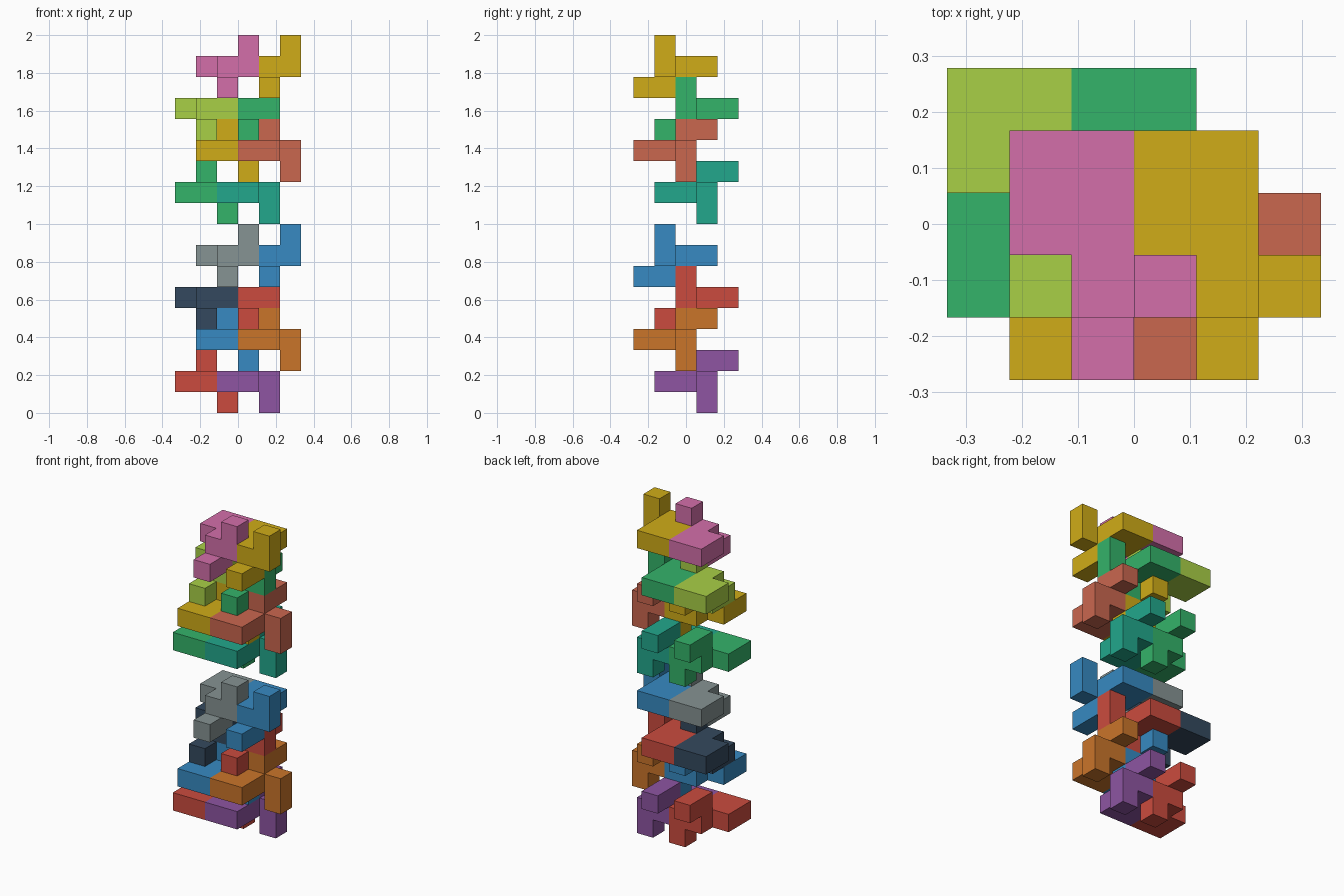
import bpy, bmesh
from mathutils import Vector

if "Cube" in bpy.data.objects:
    bpy.data.objects.remove(bpy.data.objects["Cube"])

U = 2 / 18                      # edge length of one cell
# Nine-cell puzzle piece, cells (x, y, z)
UP = [(2, 0, 0), (2, 1, 0),
      (1, 2, 1), (1, 3, 1), (2, 1, 1), (2, 2, 1), (2, 3, 1), (3, 1, 1),
      (3, 1, 2)]
# The same piece turned half a turn about the x axis
DOWN = [(x + 1, 4 - y, 2 - z) for x, y, z in UP]

SIDES = [(1, 0, 0), (-1, 0, 0), (0, 1, 0), (0, -1, 0), (0, 0, 1), (0, 0, -1)]


def material(hexcode):
    m = bpy.data.materials.get(hexcode) or bpy.data.materials.new(hexcode)
    rgb = [int(hexcode[i:i + 2], 16) / 255 for i in (0, 2, 4)]
    m.diffuse_color = [c / 12.92 if c < 0.04 else ((c + 0.055) / 1.055) ** 2.4
                       for c in rgb] + [1]
    m.use_nodes = True
    m.node_tree.nodes["Principled BSDF"].inputs["Base Color"].default_value = m.diffuse_color
    return m


def piece(name, cells, offset, color):
    """Outer skin of a group of cells, merged into flat faces."""
    cells = {tuple(a + b for a, b in zip(c, offset)) for c in cells}
    bm = bmesh.new()
    for c in cells:
        centre = Vector(c) + Vector((-2.5, -2, 0.5))
        for s in SIDES:
            if tuple(a + b for a, b in zip(c, s)) in cells:
                continue
            n = Vector(s)
            u = Vector((s[1], s[2], s[0]))
            v = n.cross(u)
            bm.faces.new([bm.verts.new((centre + (n + a * u + b * v) / 2) * U)
                          for a, b in ((-1, -1), (1, -1), (1, 1), (-1, 1))])
    bmesh.ops.remove_doubles(bm, verts=bm.verts, dist=1e-4)
    bmesh.ops.dissolve_limit(bm, angle_limit=0.01, verts=bm.verts, edges=bm.edges)
    bmesh.ops.recalc_face_normals(bm, faces=bm.faces)
    me = bpy.data.meshes.new(name)
    bm.to_mesh(me)
    bm.free()
    me.materials.append(material(color))
    bpy.context.collection.objects.link(bpy.data.objects.new(name, me))


# Four levels per stack: orientation and offset of the right-hand piece
LEVELS = [(DOWN, (0, 0, 0)), (DOWN, (1, -1, 2)), (UP, (1, 1, 4)), (UP, (2, 0, 6))]
# (left, right) colours per level, lower stack then upper stack
COLORS = [[("CB4B3E", "8E55A2"), ("378AC2", "CA752A"),
           ("34495E", "CB4B3E"), ("869393", "378AC2")],
          [("34B36A", "22A78C"), ("D0AC18", "CA674F"),
           ("A9D046", "34B36A"), ("D46FAA", "D0AC18")]]

for stack, stack_name in enumerate(("lower", "upper")):
    for level, (cells, (x, y, z)) in enumerate(LEVELS):
        for side, side_name in enumerate(("left", "right")):
            piece(f"{stack_name}_piece_{level + 1}_{side_name}", cells,
                  (x - 2 * (1 - side), y, z + 9 * stack),
                  COLORS[stack][level][side])
